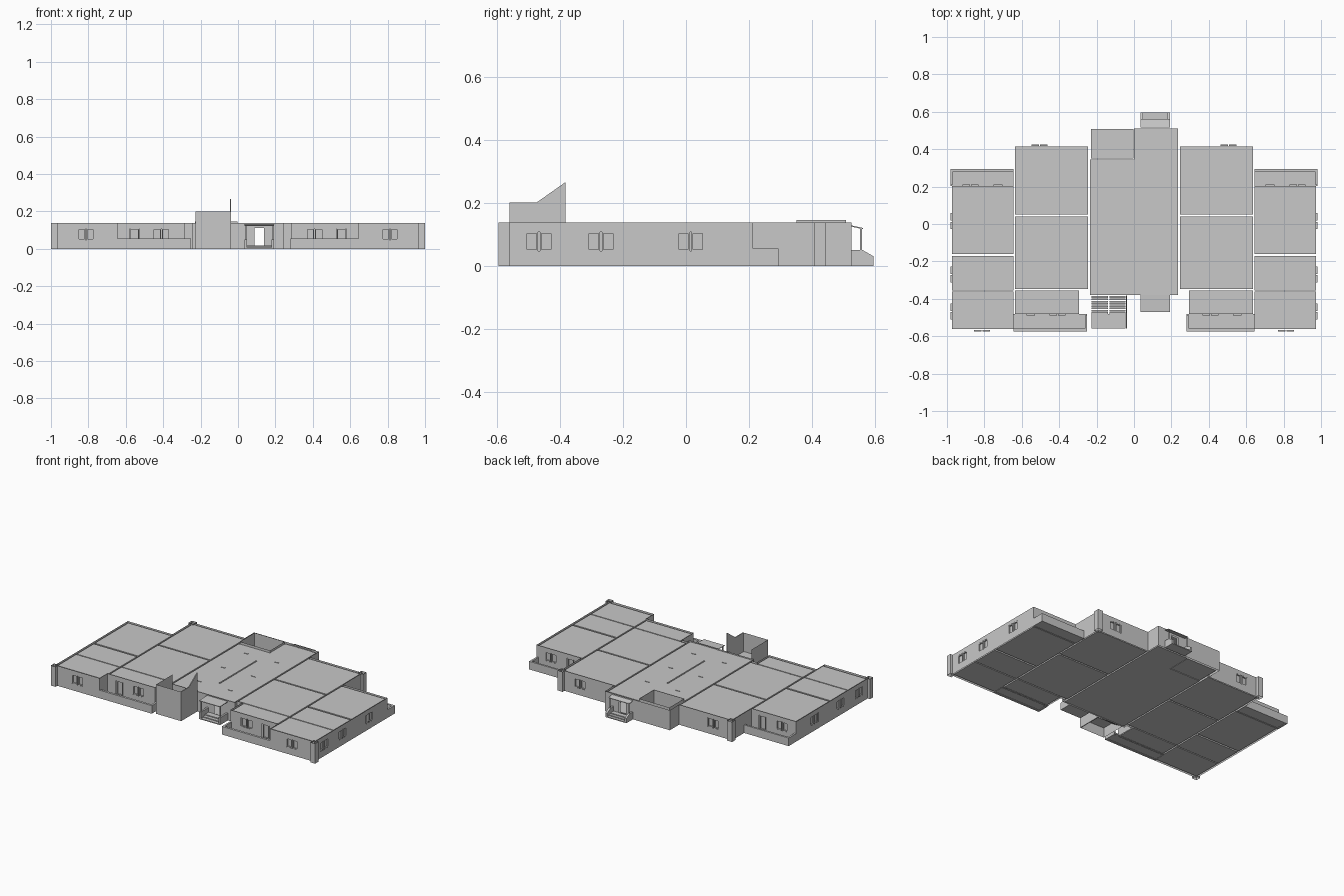
import bpy
import bmesh

cube = bpy.data.objects.get("Cube")
if cube:
    bpy.data.objects.remove(cube, do_unlink=True)

GREY = (0.58, 0.58, 0.58, 1)
mat = bpy.data.materials.new("plain_grey")
mat.use_nodes = True
mat.diffuse_color = GREY
mat.node_tree.nodes["Principled BSDF"].inputs["Base Color"].default_value = GREY

WALL, CEIL, FLOOR, LOW = 0.137, 0.131, 0.003, 0.055


def finish(name, bm):
    mesh = bpy.data.meshes.new(name)
    bm.to_mesh(mesh)
    bm.free()
    mesh.materials.append(mat)
    obj = bpy.data.objects.new(name, mesh)
    bpy.context.collection.objects.link(obj)
    return obj


def face(bm, points):
    return bm.faces.new([bm.verts.new(p) for p in points])


def prism(bm, outline, x0, x1):
    """Extrude a (y, z) outline between two x positions."""
    x0, x1 = sorted((x0, x1))
    start = face(bm, [(x0, y, z) for y, z in outline])
    face(bm, [(x1, y, z) for y, z in outline])
    n = len(outline)
    for i in range(n):
        (a, b), (c, d) = outline[i], outline[(i + 1) % n]
        face(bm, [(x0, a, b), (x0, c, d), (x1, c, d), (x1, a, b)])
    bmesh.ops.remove_doubles(bm, verts=bm.verts[:], dist=1e-6)
    bmesh.ops.recalc_face_normals(bm, faces=bm.faces[:])


def box(bm, x0, x1, y0, y1, z0, z1):
    prism(bm, [(y0, z0), (y1, z0), (y1, z1), (y0, z1)], x0, x1)


def panel(bm, p, q, z0, z1, holes=()):
    """Thin upright wall from p to q; holes are (axis, plane, centre, half width, low, high)."""
    axis = 0 if abs(p[0] - q[0]) > abs(p[1] - q[1]) else 1
    plane = p[1 - axis]
    lo, hi = sorted((p[axis], q[axis]))
    cuts = [h for h in holes if h[0] == axis and abs(h[1] - plane) < 0.001 and lo < h[2] < hi]
    us = sorted({lo, hi} | {h[2] + k * h[3] for h in cuts for k in (-1, 1)})
    if q[axis] < p[axis]:
        us.reverse()
    zs = sorted({z0, z1} | {z for h in cuts for z in h[4:]})
    for a, b in zip(us, us[1:]):
        for c, d in zip(zs, zs[1:]):
            u, z = (a + b) / 2, (c + d) / 2
            if any(abs(u - h[2]) < h[3] and h[4] < z < h[5] for h in cuts):
                continue
            pts = []
            for w, v in ((a, c), (b, c), (b, d), (a, d)):
                pts.append((w, plane, v) if axis == 0 else (plane, w, v))
            face(bm, pts)


def loop(bm, pts, z0, z1, holes=(), closed=True):
    ends = pts[1:] + pts[:1] if closed else pts[1:]
    for p, q in zip(pts, ends):
        panel(bm, p, q, z0, z1, holes)


def rect(x0, x1, y0, y1):
    return [(x0, y0), (x1, y0), (x1, y1), (x0, y1)]


def room(name, pts, holes=()):
    bm = bmesh.new()
    loop(bm, pts, FLOOR, CEIL, holes)
    face(bm, [(x, y, CEIL) for x, y in pts])
    face(bm, [(x, y, FLOOR) for x, y in reversed(pts)])
    finish(name, bm)


# Openings: windows and doors per side, plus the straight passage through the hall
SX, FY, PY, BY, MY = 0.982, -0.575, -0.49, 0.212, 0.425
windows = []
for s in (1, -1):
    for axis, plane, c in ((1, SX * s, -0.467), (1, SX * s, -0.27), (1, SX * s, 0.015),
                           (0, FY, 0.812 * s), (0, PY, 0.41 * s), (0, BY, 0.875 * s),
                           (0, MY, 0.505 * s)):
        windows.append((axis, plane, c, 0.043, 0.047, 0.107))
doors = [(0, plane, c * s, 0.027, 0.012, 0.107)
         for s in (1, -1) for plane, c in ((PY, 0.553), (BY, 0.727))]
passage = [(0, y, 0.113, 0.026, 0.016, 0.11) for y in (-0.385, -0.38, 0.51, 0.525)]

# Outer walls
half = [(0, -0.385), (0.245, -0.385), (0.245, -0.36), (0.285, -0.36), (0.285, PY),
        (0.645, PY), (0.645, FY), (SX, FY), (SX, BY), (0.645, BY), (0.645, MY),
        (0.245, MY), (0.245, 0.525), (0, 0.525)]
bm = bmesh.new()
for s in (1, -1):
    loop(bm, [(s * x, y) for x, y in half][::s], 0, WALL, windows + doors + passage, False)
finish("outer_walls", bm)

# Window sashes and door leaves set back in their openings
bm = bmesh.new()
for axis, plane, c, hw, z0, z1 in windows + doors:
    sign = 1 if plane > 0 else -1
    back, front = sorted((plane - 0.009 * sign, plane - 0.001 * sign))
    leaves = [(c - hw, c - 0.003), (c + 0.003, c + hw)] if (axis, plane, c, hw, z0, z1) in windows else [(c - hw + 0.004, c + hw - 0.004)]
    for a, b in leaves:
        parts = [(a, a + 0.005, z0, z1), (b - 0.005, b, z0, z1),
                 (a, b, z0, z0 + 0.005), (a, b, z1 - 0.005, z1)]
        for u0, u1, v0, v1 in parts:
            if axis == 0:
                box(bm, u0, u1, back, front, v0, v1)
            else:
                box(bm, back, front, u0, u1, v0, v1)
finish("window_and_door_frames", bm)

# Rooms on both sides
for s, side in ((1, "left"), (-1, "right")):
    for label, x0, x1, y0, y1 in (("outer_back", 0.645, 0.972, -0.16, 0.202),
                                  ("outer_middle", 0.645, 0.972, -0.355, -0.172),
                                  ("outer_front", 0.645, 0.972, -0.562, -0.362),
                                  ("inner_back", 0.245, 0.635, 0.05, 0.415),
                                  ("inner_middle", 0.245, 0.635, -0.348, 0.04),
                                  ("inner_front", 0.293, 0.635, -0.48, -0.355)):
        xs = sorted((s * x0, s * x1))
        room(f"{side}_{label}_room", rect(*xs, y0, y1))

    # Porches with low walls
    px = 0.28 if s > 0 else 0.25
    bm = bmesh.new()
    box(bm, s * px, s * 0.645, FY, PY + 0.008, FLOOR, 0.012)
    box(bm, s * px, s * 0.645, FY, FY + 0.015, 0, LOW)
    box(bm, s * px, s * (px + 0.013), FY, PY, 0, LOW)
    finish(f"{side}_front_porch", bm)
    bm = bmesh.new()
    box(bm, s * 0.645, s * SX, BY - 0.008, 0.293, FLOOR, 0.012)
    box(bm, s * 0.645, s * SX, 0.28, 0.293, 0, LOW)
    box(bm, s * (SX - 0.013), s * SX, BY, 0.293, 0, LOW)
    finish(f"{side}_back_porch", bm)

    # Hollow corner pilasters
    bm = bmesh.new()
    for x0, x1, y0, y1 in ((0.965, 1, -0.595, -0.56), (0.622, 0.66, 0.407, 0.445)):
        loop(bm, rect(*sorted((s * x0, s * x1)), y0, y1), 0, WALL)
    finish(f"{side}_pilasters", bm)

# Central hall around the rear courtyard
room("central_hall", [(-0.235, -0.38), (0.235, -0.38), (0.235, 0.51), (0, 0.51),
                      (0, 0.345), (-0.235, 0.345)], passage)
bm = bmesh.new()
yard = rect(-0.23, -0.002, 0.35, 0.508)
door_holes = [(0, 0.35, -0.06, 0.026, 0.012, 0.11), (0, 0.35, -0.16, 0.035, 0.047, 0.107)]
loop(bm, yard[::-1], FLOOR, 0.145, door_holes)
face(bm, [(x, y, FLOOR) for x, y in yard])
finish("courtyard", bm)

# Roof ridge strip and small vents
bm = bmesh.new()
box(bm, -0.004, 0.004, -0.2, 0.2, CEIL - 0.004, CEIL + 0.004)
for s in (1, -1):
    for y in (-0.25, 0, 0.25):
        box(bm, s * 0.1, s * 0.13, y, y + 0.006, CEIL - 0.003, CEIL + 0.003)
finish("roof_strips", bm)

# Stair enclosure
bm = bmesh.new()
panel(bm, (-0.228, -0.56), (-0.042, -0.56), 0, 0.2)
panel(bm, (-0.228, -0.385), (-0.228, -0.56), 0, 0.2)
prism(bm, [(-0.56, 0), (-0.383, 0), (-0.383, 0.265), (-0.475, 0.2), (-0.56, 0.2)],
      -0.044, -0.038)
finish("stair_enclosure", bm)

# Two flights of open treads and a landing
bm = bmesh.new()
box(bm, -0.226, -0.046, -0.558, -0.482, 0.066, 0.072)
for i in range(8):
    y = -0.48 + i * 0.0122
    down, up = 0.066 - i * 0.008, 0.074 + i * 0.008
    box(bm, -0.226, -0.14, y, y + 0.0085, down - 0.003, down)
    box(bm, -0.13, -0.046, y, y + 0.0085, up - 0.003, up)
finish("stairs", bm)

# Front and back entrances: steps, cheek walls, canopy and posts
for name, wall_y, d, reach, tip in (("front", -0.385, -1, 0.085, 0.05), ("back", 0.525, 1, 0.07, 0.03)):
    bm = bmesh.new()
    for i in range(3):
        box(bm, 0.048, 0.18, wall_y, wall_y + d * reach * (1 - i * 0.27), i * 0.006, (i + 1) * 0.006)
    cheek = [(0, 0), (0, 0.05), (reach / 2, 0.05), (reach, tip), (reach, 0)]
    for x0, x1 in ((0.035, 0.048), (0.18, 0.193)):
        prism(bm, [(wall_y + d * u, z) for u, z in cheek], x0, x1)
    finish(f"{name}_steps", bm)
    bm = bmesh.new()
    depth = 0.085 if d < 0 else 0.036
    drop = 0.004 if d < 0 else 0.01
    prism(bm, [(wall_y - d * 0.008, 0.13), (wall_y + d * depth, 0.13 - drop),
               (wall_y + d * depth, 0.126 - drop), (wall_y - d * 0.008, 0.126)], 0.035, 0.193)
    for x in (0.039, 0.183):
        y = wall_y + d * depth * 0.85
        box(bm, x, x + 0.006, y - 0.003, y + 0.003, 0.03, 0.122)
    finish(f"{name}_canopy", bm)
